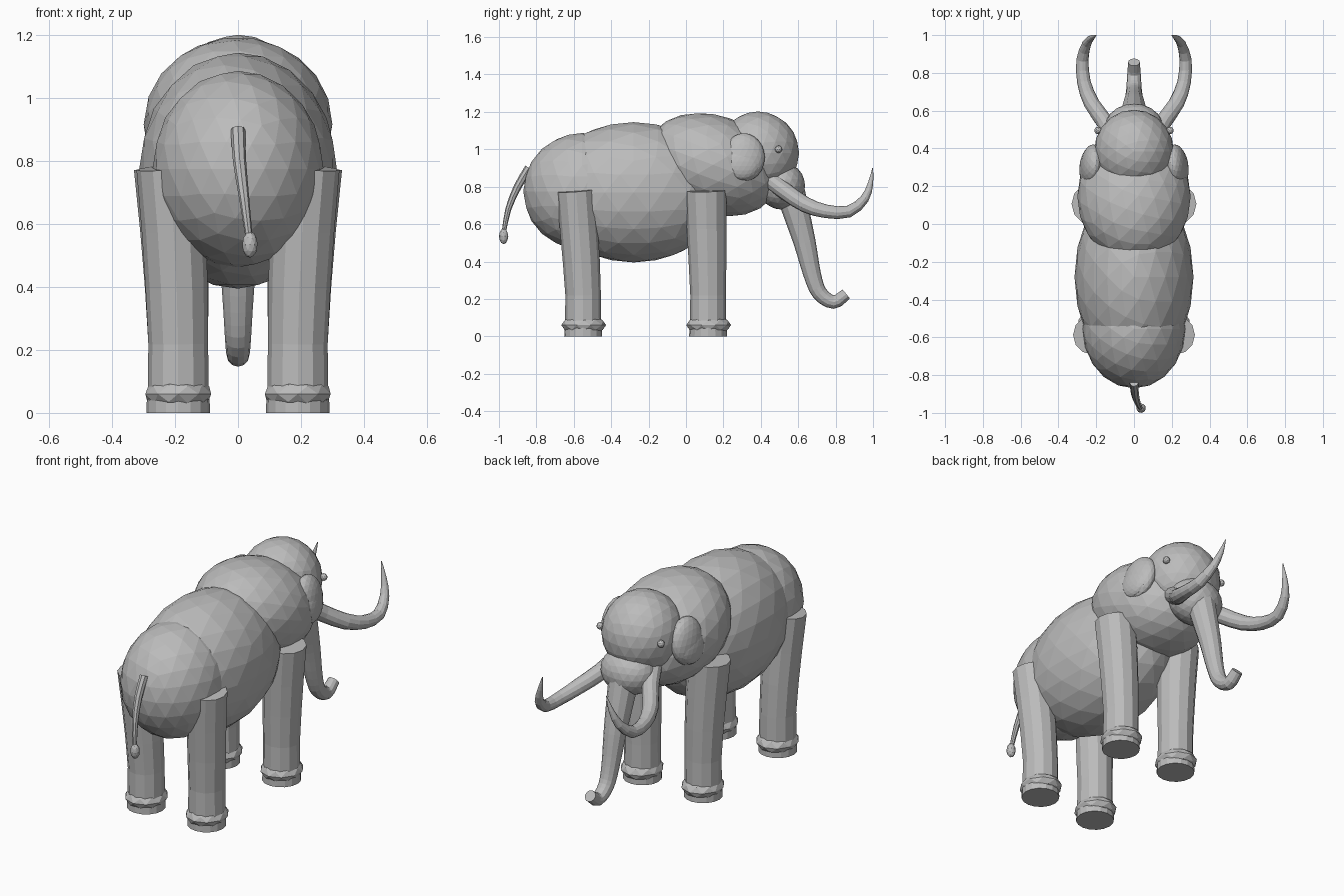
import bpy
import bmesh
import math
from mathutils import Vector, Matrix

cube = bpy.data.objects.get("Cube")
if cube:
    bpy.data.objects.remove(cube, do_unlink=True)

# single hide colour
grey = bpy.data.materials.new("hide_grey")
grey.use_nodes = True
COLOUR = (0.5, 0.5, 0.5, 1)
grey.diffuse_color = COLOUR
grey.node_tree.nodes["Principled BSDF"].inputs["Base Color"].default_value = COLOUR


def add_object(name, bm):
    bmesh.ops.recalc_face_normals(bm, faces=bm.faces)
    mesh = bpy.data.meshes.new(name)
    bm.to_mesh(mesh)
    bm.free()
    mesh.materials.append(grey)
    obj = bpy.data.objects.new(name, mesh)
    bpy.context.collection.objects.link(obj)
    return obj


def ellipsoid(name, centre, radii, detail=3, tilt=0, roll=0, turn=0):
    """Faceted ellipsoid, rotated about x, y and z (degrees)."""
    bm = bmesh.new()
    bmesh.ops.create_icosphere(bm, subdivisions=detail, radius=1)
    obj = add_object(name, bm)
    obj.data.transform(Matrix.Diagonal((*radii, 1)))
    obj.location = centre
    obj.rotation_euler = [math.radians(a) for a in (tilt, roll, turn)]
    return obj


def smooth_path(path, steps):
    """Catmull-Rom curve through the path points."""
    p = [Vector(q) for q in path]
    p = [2 * p[0] - p[1]] + p + [2 * p[-1] - p[-2]]
    out = []
    for a, b, c, d in zip(p, p[1:], p[2:], p[3:]):
        for i in range(steps):
            t = i / steps
            out.append(b + 0.5 * t * (c - a + t * (2 * a - 5 * b + 4 * c - d
                                                   + t * (3 * (b - c) + d - a))))
    return out + [p[-2]]


def tube(name, path, sides=12, steps=1):
    """Capped tapering tube through (x, y, z, radius) points."""
    path = smooth_path(path, steps)
    bm = bmesh.new()
    pts = [Vector(p[:3]) for p in path]
    rings = []
    for i, p in enumerate(path):
        along = (pts[min(i + 1, len(pts) - 1)] - pts[max(i - 1, 0)]).normalized()
        side = (Vector((1, 0, 0)) - along * along.x).normalized()
        up = along.cross(side)
        ring = []
        for k in range(sides):
            a = math.tau * k / sides
            ring.append(bm.verts.new(pts[i] + p[3] * (side * math.cos(a) + up * math.sin(a))))
        rings.append(ring)
    for low, high in zip(rings, rings[1:]):
        for k in range(sides):
            n = (k + 1) % sides
            bm.faces.new((low[k], low[n], high[n], high[k]))
    bm.faces.new(rings[0])
    bm.faces.new(rings[-1])
    return add_object(name, bm)


# torso and head
ellipsoid("rump", (0, -0.555, 0.775), (0.272, 0.315, 0.312))
ellipsoid("belly", (0, -0.28, 0.77), (0.315, 0.5, 0.375))
ellipsoid("shoulders", (0, 0.145, 0.917), (0.3, 0.366, 0.264), tilt=-20)
ellipsoid("head", (0, 0.385, 0.98), (0.211, 0.22, 0.222))
ellipsoid("muzzle", (0, 0.51, 0.805), (0.155, 0.127, 0.127))

# trunk curling forward at the end
tube("trunk", [(0, 0.55, 0.8, 0.08), (0, 0.59, 0.66, 0.071), (0, 0.635, 0.5, 0.059),
               (0, 0.675, 0.33, 0.047), (0, 0.715, 0.23, 0.041),
               (0, 0.79, 0.183, 0.036), (0, 0.857, 0.226, 0.031)], steps=3)

# tail with tuft
tube("tail", [(0, -0.84, 0.9, 0.023), (0.005, -0.9, 0.8, 0.021),
              (0.02, -0.95, 0.68, 0.016), (0.036, -0.975, 0.55, 0.011)], 8, 2)
ellipsoid("tail_tuft", (0.038, -0.975, 0.535), (0.025, 0.025, 0.042), 2)

for word, s in (("left", 1), ("right", -1)):
    # ears, eyes and tusks
    ellipsoid(word + "_ear", (s * 0.223, 0.31, 0.957), (0.058, 0.112, 0.13),
              roll=s * -8, turn=s * 5)
    ellipsoid(word + "_inner_ear", (s * 0.245, 0.302, 0.93), (0.042, 0.098, 0.095),
              roll=s * -8, turn=s * 5)
    ellipsoid(word + "_eye", (s * 0.19, 0.495, 1.0), (0.02, 0.02, 0.02), 2)
    tusk = [(0.11, 0.45, 0.835, 0.046), (0.155, 0.54, 0.768, 0.045),
            (0.225, 0.64, 0.703, 0.042), (0.265, 0.75, 0.668, 0.036),
            (0.273, 0.87, 0.667, 0.032), (0.25, 0.955, 0.735, 0.024),
            (0.222, 0.987, 0.82, 0.014), (0.2, 0.998, 0.9, 0.002)]
    tube(word + "_tusk", [(s * x, y, z, r) for x, y, z, r in tusk], steps=2)

    # legs with feet and toe rings
    for kind, y, lean, grow in (("foreleg", 0.118, -0.012, 0.008), ("hind_leg", -0.55, -0.038, 0)):
        leg = [(0.19, 0, 0.05, 0.097), (0.19, 0, 0.22, 0.095), (0.195, 0.25, 0.4, 0.099),
               (0.204, 0.6, 0.58, 0.102), (0.219, 1, 0.78, 0.104)]
        tube(f"{word}_{kind}", [(s * x, y + lean * t, z, r + grow * t) for x, t, z, r in leg])
        tube(f"{word}_{kind}_foot", [(s * 0.19, y, 0, 0.101), (s * 0.19, y, 0.075, 0.099)], 16)
        ellipsoid(f"{word}_{kind}_toe_ring", (s * 0.19, y + 0.003, 0.06), (0.11, 0.12, 0.056), 2)
